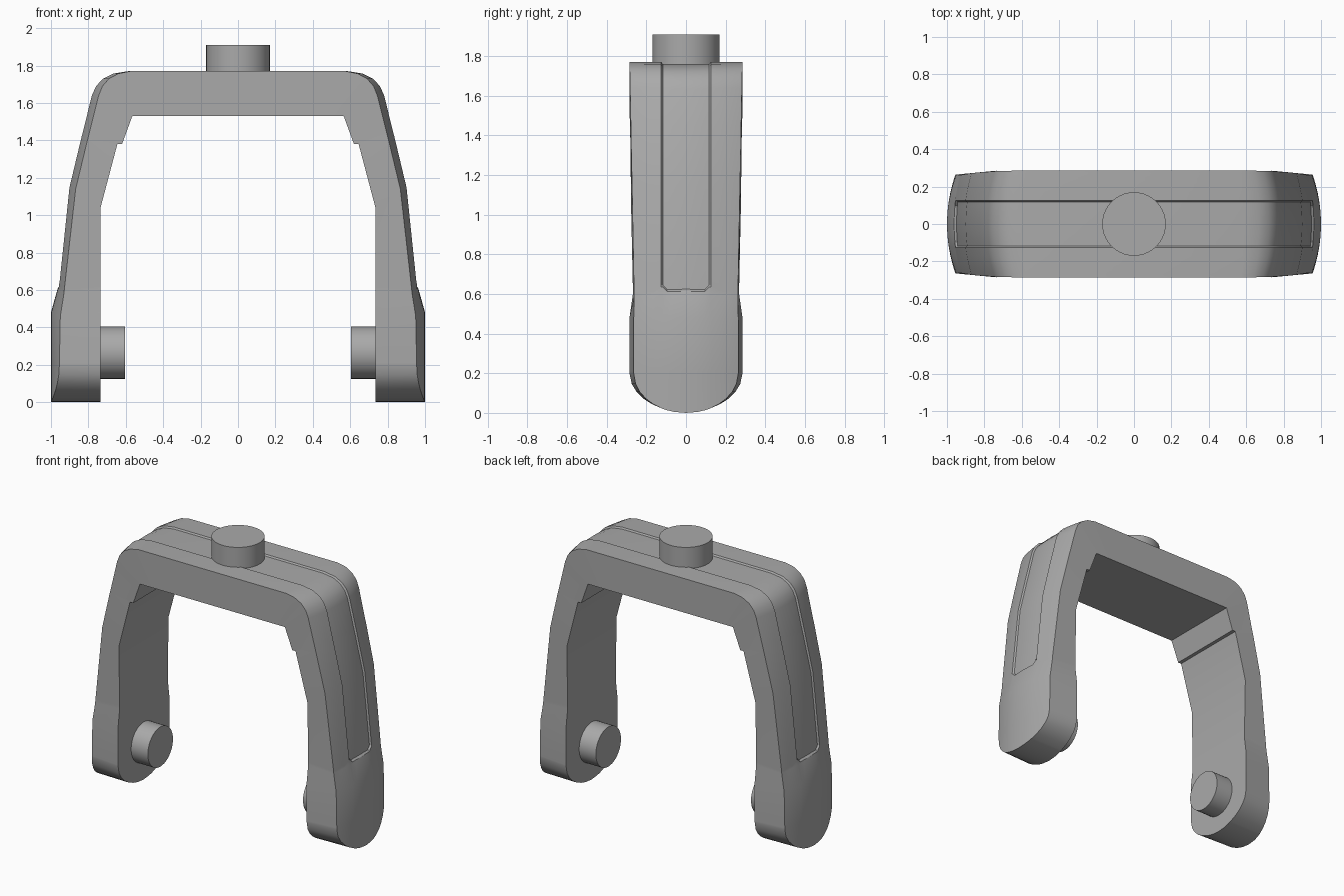
import bpy, bmesh, math
from mathutils import Vector

if "Cube" in bpy.data.objects:
    bpy.data.objects.remove(bpy.data.objects["Cube"], do_unlink=True)

grey = bpy.data.materials.new("mid_grey")
grey.use_nodes = True
colour = (0.4, 0.4, 0.4, 1)
grey.diffuse_color = colour
grey.node_tree.nodes["Principled BSDF"].inputs["Base Color"].default_value = colour


def finish(obj):
    obj.data.materials.append(grey)
    bpy.ops.object.select_all(action='DESELECT')
    obj.select_set(True)
    bpy.context.view_layer.objects.active = obj
    bpy.ops.object.shade_smooth_by_angle(angle=math.radians(28))


def cylinder(name, radius, depth, location, rotation=(0, 0, 0)):
    bpy.ops.mesh.primitive_cylinder_add(vertices=40, radius=radius, depth=depth,
                                        location=location, rotation=rotation)
    bpy.context.object.name = name
    finish(bpy.context.object)


# Cross-section columns: centre panel, groove wall, then fractions of the shoulder
PANEL, WALL = 0.117, 0.125
CENTRE = [0, 0.06, 0.095, PANEL, WALL]
SHOULDER = [0.3, 0.55, 0.78, 0.93, 1]
RECESS = 0.012


def columns(w):
    half = CENTRE + [WALL + (w - WALL) * s for s in SHOULDER]
    return [-y for y in reversed(half[1:])] + half


# Stations up one leg: inner edge, outer crown, outer side edge,
# inner half width, outer half width, kind
stations = [
    ((.735, 0), (1, 0), (.955, 0), .285, .264, "foot"),
    ((.735, .21), (1, .21), (.955, .21), .285, .264, ""),
    ((.735, .48), (1, .48), (.95, .46), .285, .264, ""),
    ((.735, .6), (.965, .605), (.93, .585), .268, .262, ""),
    ((.735, .615), (.962, .614), (.929, .6), .268, .262, "lip"),
    ((.735, .625), (.961, .624), (.928, .61), .268, .262, "lip recess"),
    ((.735, 1.04), (.91, 1.15), (.868, 1.14), .277, .272, "recess"),
    ((.645, 1.38), (.845, 1.42), (.803, 1.41), .281, .278, "recess"),
    ((.62, 1.38), (.838, 1.447), (.795, 1.44), .281, .278, "recess"),
    ((.565, 1.53), (.79, 1.64), (.745, 1.64), .285, .282, "recess"),
    ((.55, 1.53), (.767, 1.69), (.725, 1.69), .285, .283, "recess"),
    ((.52, 1.53), (.73, 1.73), (.69, 1.73), .285, .284, "recess"),
    ((.48, 1.53), (.675, 1.757), (.64, 1.757), .285, .285, "recess"),
    ((.44, 1.53), (.59, 1.77), (.575, 1.77), .285, .285, "recess"),
]


def ring(station, side):
    inner, crown, edge, wi, wo, kind = station
    inner, crown, edge = Vector(inner), Vector(crown), Vector(edge)
    inward = (inner - crown).normalized()
    outer_pts, inner_pts = [], []
    for yi, yo in zip(columns(wi), columns(wo)):
        t = abs(yo) / wo
        p, q = crown.lerp(edge, t * t), inner.copy()
        if "recess" in kind and abs(yo) <= PANEL + 1e-5:
            p += inward * RECESS
        if "lip" in kind and PANEL - 1e-5 <= abs(yo) <= WALL + 1e-5:
            p.y += 0.025          # rounds the panel's lower corners
        if kind == "foot":        # rounded underside
            p.y = q.y = 0.2 * (1 - math.sqrt(max(0, 1 - t * t)))
        outer_pts.append((side * p.x, yo, p.y))
        inner_pts.append((side * q.x, yi, q.y))
    return outer_pts + inner_pts[::-1]


# Arched yoke: one lofted shell running from foot to foot
bm = bmesh.new()
loops = [ring(s, 1) for s in stations] + [ring(s, -1) for s in reversed(stations)]
rings = [[bm.verts.new(p) for p in loop] for loop in loops]
n = len(rings[0])
for a, b in zip(rings, rings[1:]):
    for i in range(n):
        j = (i + 1) % n
        bm.faces.new((a[i], a[j], b[j], b[i]))
for foot in (rings[0], rings[-1]):
    for i in range(n // 2 - 1):
        bm.faces.new((foot[i], foot[i + 1], foot[n - 2 - i], foot[n - 1 - i]))
bmesh.ops.recalc_face_normals(bm, faces=bm.faces)
mesh = bpy.data.meshes.new("yoke_arch")
bm.to_mesh(mesh)
bm.free()
arch = bpy.data.objects.new("yoke_arch", mesh)
bpy.context.collection.objects.link(arch)
finish(arch)

# Mounting boss on top and the two pivot pins inside the legs
cylinder("top_boss", 0.17, 0.18, (0, 0, 1.82))
for name, side in (("left_pivot_pin", 1), ("right_pivot_pin", -1)):
    cylinder(name, 0.14, 0.16, (side * 0.685, 0, 0.265), (0, math.pi / 2, 0))
